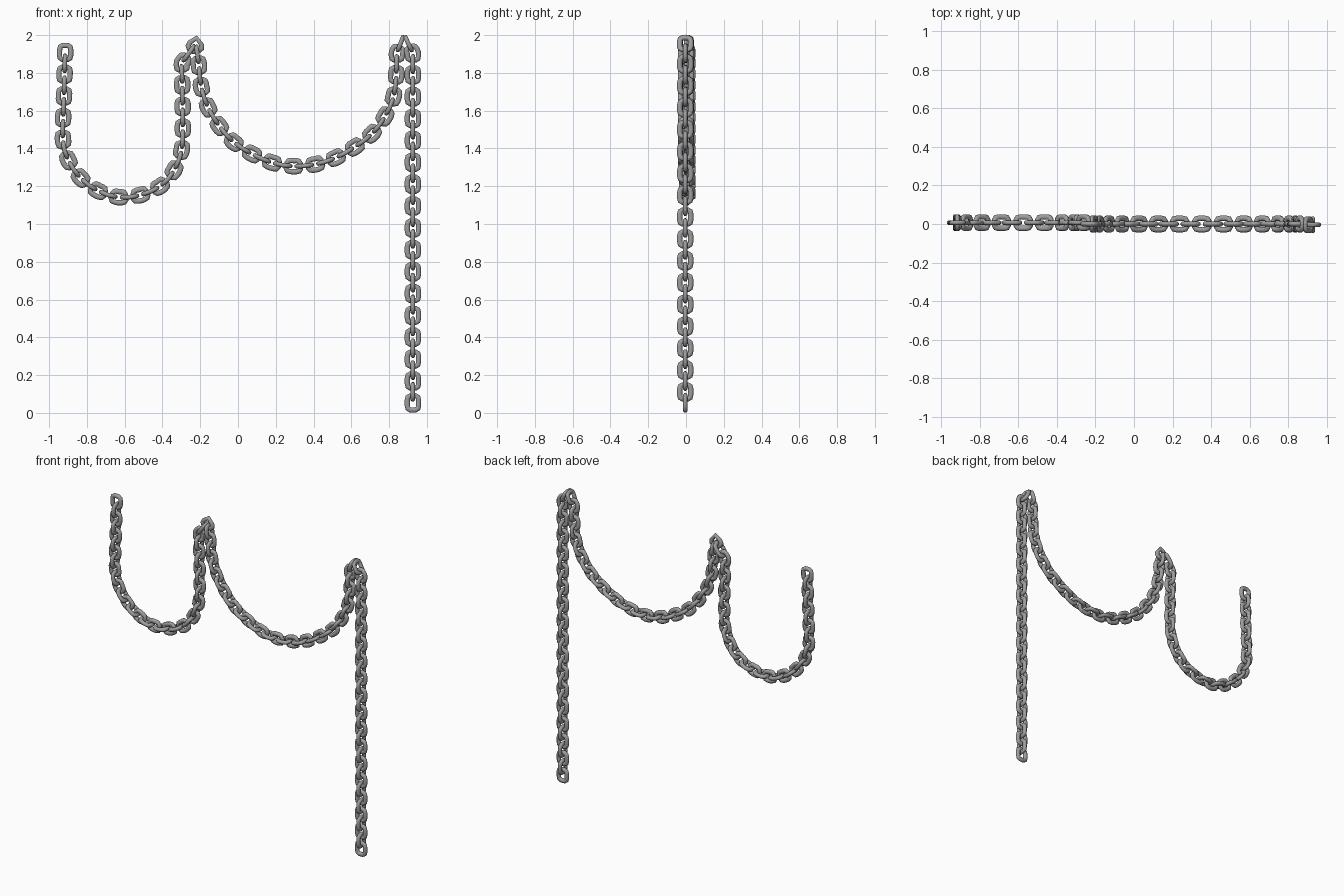
import bpy, bmesh, math
from mathutils import Vector

if "Cube" in bpy.data.objects:
    bpy.data.objects.remove(bpy.data.objects["Cube"])

PITCH = 0.0575
SIDES = 8

def smooth_path(way, n):
    """Catmull-Rom through the waypoints, resampled to n even points."""
    p = [Vector(w) for w in way]
    p = [2 * p[0] - p[1]] + p + [2 * p[-1] - p[-2]]
    fine = []
    for i in range(1, len(p) - 2):
        a, b, c, d = p[i - 1:i + 3]
        for k in range(20):
            t = k / 20
            fine.append(0.5 * (2 * b + (c - a) * t + (2 * a - 5 * b + 4 * c - d) * t * t
                               + (3 * b - a - 3 * c + d) * t ** 3))
    fine.append(p[-2])
    dist = [0.0]
    for a, b in zip(fine, fine[1:]):
        dist.append(dist[-1] + (b - a).length)
    out, j = [], 0
    for k in range(n):
        s = dist[-1] * k / (n - 1)
        while j < len(fine) - 2 and dist[j + 1] < s:
            j += 1
        out.append(fine[j].lerp(fine[j + 1], (s - dist[j]) / (dist[j + 1] - dist[j])))
    return out

# chain path in (x, z): left loop, middle swag, straight hanging end
left = smooth_path([(-.915, 1.908), (-.921, 1.682), (-.927, 1.449), (-.901, 1.343), (-.838, 1.248),
                    (-.748, 1.179), (-.637, 1.142), (-.520, 1.152), (-.404, 1.205), (-.335, 1.29),
                    (-.297, 1.396), (-.292, 1.507), (-.294, 1.68), (-.298, 1.852)], 33)
middle = smooth_path([(-.207, 1.841), (-.196, 1.73), (-.160, 1.619), (-.102, 1.523), (-.029, 1.438),
                      (.067, 1.375), (.173, 1.327), (.284, 1.306), (.400, 1.314), (.512, 1.348),
                      (.617, 1.407), (.713, 1.481), (.782, 1.576), (.825, 1.677), (.838, 1.788),
                      (.841, 1.905)], 31)
hang = smooth_path([(.926, 1.905), (.926, .053)], 33)
peak, apex = Vector((-.223, 1.955)), Vector((.879, 2.003))
PTS = (left + [left[-1].lerp(peak, .5), peak, peak.lerp(middle[0], .5)] + middle
       + [middle[-1].lerp(apex, .5), apex, apex.lerp(hang[0], .5)] + hang)

def at(u):
    i = max(0, min(len(PTS) - 2, math.floor(u)))
    return PTS[i] + (PTS[i + 1] - PTS[i]) * (u - i)

# link centreline: one quarter mirrored to a closed loop (length, width)
q = [(.0375, 0), (.037, .014), (.030, .0265), (.015, .0295), (0, .0295)]
half = q + [(-x, y) for x, y in q[-2::-1]]
LOOP = half + [(x, -y) for x, y in half[-2:0:-1]]

def link_points(i, y0):
    """Bend link i along the path; odd links are turned a quarter."""
    verts, n = [], len(LOOP)
    for k, (l, w) in enumerate(LOOP):
        a, b = LOOP[k - 1], LOOP[(k + 1) % n]
        t = Vector((b[0] - a[0], b[1] - a[1])).normalized()
        for s in range(SIDES):
            ang = 2 * math.pi * (s + .5) / SIDES
            r, depth = .0150 * math.cos(ang), .0128 * math.sin(ang)
            along, wide = l + t.y * r, w - t.x * r
            u = i + along / PITCH
            tan = (at(u + .4) - at(u - .4)).normalized()
            side, out = (wide, depth) if i % 2 == 0 else (depth, wide)
            p = at(u) + Vector((-tan.y, tan.x)) * side
            verts.append((p.x, y0 + out, p.y))
    return verts

steel = bpy.data.materials.new("dark_steel")
steel.diffuse_color = (.34, .34, .34, 1)
steel.use_nodes = True
steel.node_tree.nodes["Principled BSDF"].inputs["Base Color"].default_value = steel.diffuse_color

def build_strand(name, links, y0):
    bm, n = bmesh.new(), len(LOOP)
    for i in links:
        v = [bm.verts.new(p) for p in link_points(i, y0)]
        for k in range(n):
            for s in range(SIDES):
                k2, s2 = (k + 1) % n, (s + 1) % SIDES
                bm.faces.new((v[k * SIDES + s], v[k * SIDES + s2],
                              v[k2 * SIDES + s2], v[k2 * SIDES + s]))
    bmesh.ops.recalc_face_normals(bm, faces=bm.faces)
    me = bpy.data.meshes.new(name)
    bm.to_mesh(me)
    bm.free()
    me.shade_smooth()
    me.materials.append(steel)
    bpy.context.collection.objects.link(bpy.data.objects.new(name, me))

# two straight end links lean together at the right apex (index 68 is the corner)
build_strand("left_chain_loop", range(0, 34), .007)
build_strand("middle_chain_swag", range(34, 68), 0)
build_strand("hanging_chain_end", range(69, 103), -.004)
